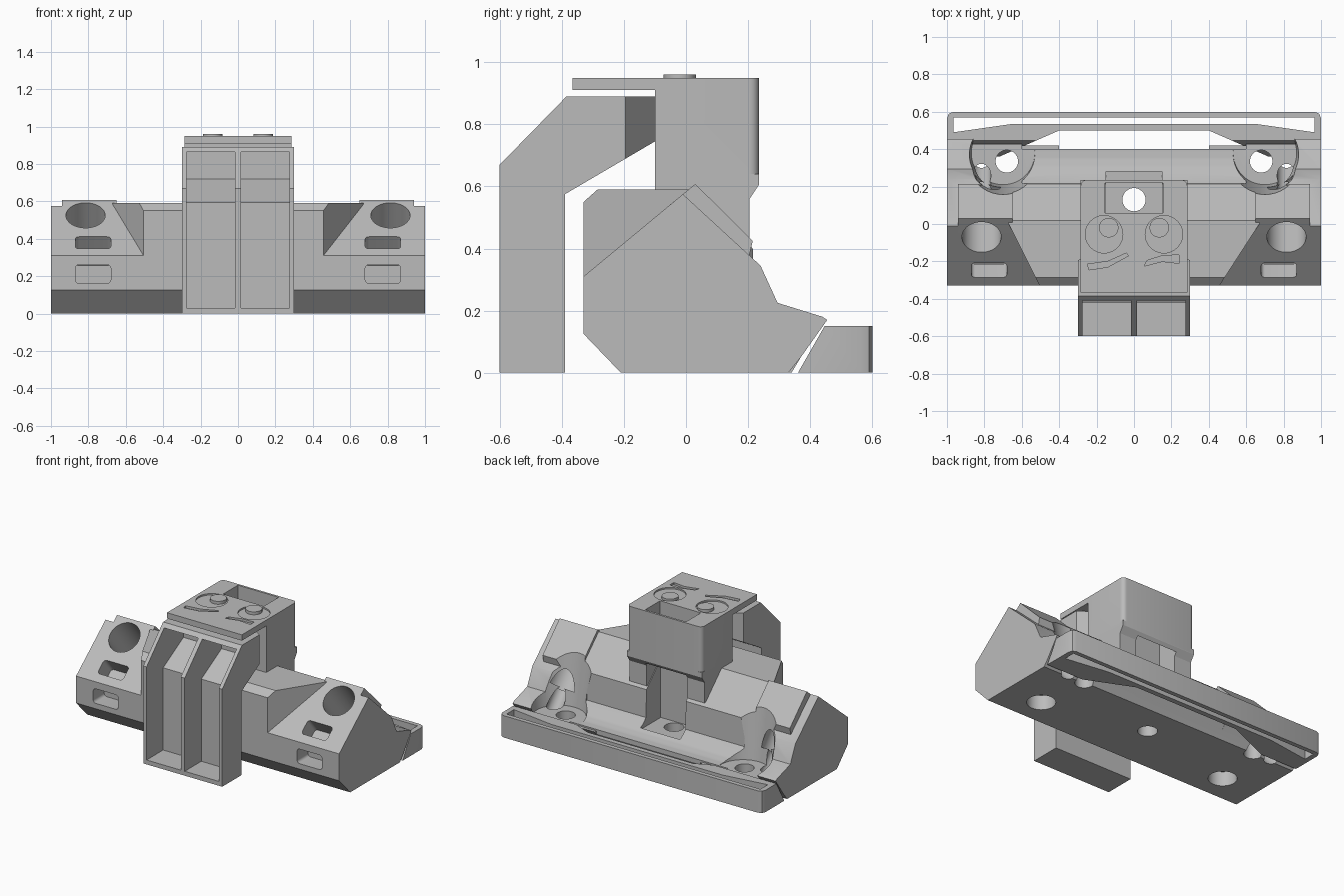
import bpy, bmesh, math
from mathutils import Matrix, Vector

cube = bpy.data.objects.get("Cube")
if cube:
    bpy.data.objects.remove(cube, do_unlink=True)

grey = bpy.data.materials.new("plain grey")
grey.use_nodes = True
tone = (0.5, 0.5, 0.5, 1)
grey.diffuse_color = tone
grey.node_tree.nodes["Principled BSDF"].inputs["Base Color"].default_value = tone


def finish(bm, name):
    bmesh.ops.recalc_face_normals(bm, faces=bm.faces)
    mesh = bpy.data.meshes.new(name)
    bm.to_mesh(mesh)
    bm.free()
    mesh.materials.append(grey)
    ob = bpy.data.objects.new(name, mesh)
    bpy.context.collection.objects.link(ob)
    return ob


def extrude(name, points, shift):
    bm = bmesh.new()
    face = bm.faces.new([bm.verts.new(p) for p in points])
    new = bmesh.ops.extrude_face_region(bm, geom=[face])["geom"]
    verts = [v for v in new if isinstance(v, bmesh.types.BMVert)]
    bmesh.ops.translate(bm, verts=verts, vec=shift)
    return finish(bm, name)


def side_prism(name, profile, x0, x1):
    """Side profile (y, z) swept across x."""
    return extrude(name, [(x0, y, z) for y, z in profile], (x1 - x0, 0, 0))


def plan_prism(name, plan, z0, z1):
    """Plan outline (x, y) swept upward."""
    return extrude(name, [(x, y, z0) for x, y in plan], (0, 0, z1 - z0))


def box(name, centre, size, tilt=0, round_axis=None, radius=0.02, rear_only=False):
    bm = bmesh.new()
    bmesh.ops.create_cube(bm, size=1, matrix=Matrix.Diagonal((*size, 1)))
    if round_axis is not None:
        edges = []
        for e in bm.edges:
            d = e.verts[0].co - e.verts[1].co
            if abs(d[round_axis]) > 1e-4 and (not rear_only or e.verts[0].co.y > 0):
                edges.append(e)
        bmesh.ops.bevel(bm, geom=edges, offset=radius, segments=5, profile=0.5, affect='EDGES')
    bm.transform(Matrix.Translation(centre) @ Matrix.Rotation(tilt, 4, 'X'))
    return finish(bm, name)


def rod(name, centre, radius, depth, tilt=0, top_radius=None):
    bm = bmesh.new()
    bmesh.ops.create_cone(bm, cap_ends=True, segments=48, radius1=radius,
                          radius2=top_radius or radius, depth=depth)
    bm.transform(Matrix.Translation(centre) @ Matrix.Rotation(tilt, 4, 'X'))
    return finish(bm, name)


def combine(target, tool, operation='DIFFERENCE'):
    mod = target.modifiers.new("cut", 'BOOLEAN')
    mod.operation = operation
    mod.solver = 'EXACT'
    mod.object = tool
    bpy.context.view_layer.objects.active = target
    bpy.ops.object.modifier_apply(modifier=mod.name)
    bpy.data.objects.remove(tool, do_unlink=True)


# Base body: raised middle with a low rear deck
body = side_prism("base_body", [
    (-.33, .125), (-.21, 0), (.34, 0), (.40, .1), (.40, .13), (.35, .135), (.3, .15), (.25, .18),
    (.22, .21), (.215, .40), (.02, .59), (-.285, .59), (-.33, .55)], -.67, .67)
for sign, near in ((1, .45), (-1, .5)):
    combine(body, plan_prism("corner_cut", [(sign * near, -.34), (sign * .67, 0),
                                            (sign * .8, 0), (sign * .8, -.34)], -.1, .8))

# Sloped end pods with a raised ridge
pod = [(-.33, .125), (-.21, 0), (.33, 0), (.37, .05), (.455, .17), (.44, .18),
       (.295, .225), (.24, .345), (-.01, .575), (-.33, .31)]
ridge = [(-.05, .542), (.03, .608), (.215, .425), (.2, .36), (0, .5)]
for sign in (1, -1):
    end = side_prism("pod", pod, sign * .4, sign)
    combine(end, box("deck_cut", (sign * .4, .465, .4), (.4, .5, .56)))
    combine(body, end, 'UNION')
    combine(body, side_prism("ridge", ridge, sign * .65, sign * .94), 'UNION')

# Openings in both pods
slope = math.atan2(.265, .32)
along = Vector((0, math.sin(slope), -math.cos(slope)))
for sign in (1, -1):
    bore = Vector((sign * .815, -.07, .525))
    combine(body, rod("bore", bore + along * .15, .105, .5, slope))
    combine(body, rod("bore_outlet", bore + along * .45, .05, .6, slope))
    combine(body, rod("rear_pocket", (sign * .7, .38, .33), .17, .4, 0, .23))
    combine(body, rod("screw_hole", (sign * .68, .335, .1), .06, .4))
    combine(body, rod("foot_recess", (sign * .73, -.02, 0), .09, .2))
    combine(body, box("slope_slot", (sign * .775, -.245, .377), (.19, .1, .24), slope, 2))
    combine(body, box("front_slot", (sign * .775, -.33, .212), (.19, .24, .1), 0, 1))

# Rear slot and drain hole
combine(body, box("rear_slot", (0, .17, .45), (.3, .22, .6)))
combine(body, rod("drain", (0, .13, .1), .062, .4))

# Central tower with a tapered foot and open shaft
tower = box("tower", (0, .0675, .78), (.57, .335, .34), 0, 2, .03, True)
combine(tower, side_prism("tower_foot", [
    (-.1, .58), (-.1, .64), (.235, .64), (.235, .605), (.205, .56), (.205, .42), (.1, .42)],
    -.285, .285), 'UNION')
combine(tower, box("shaft", (0, .14, .7), (.31, .16, .7)))
combine(tower, box("shaft_mouth", (0, .14, .4), (.3, .2, .3)))

# Top plate with recessed eyes and brows
plate = box("top_plate", (0, -.23, .93), (.57, .27, .04))
combine(tower, plate, 'UNION')
for sign in (1, -1):
    combine(tower, rod("eye_recess", (sign * .16, -.055, .955), .1, .03))
    pupil = rod("pupil", (sign * .135, -.02, .945), .052, .03)
brow_left = [(-.25, -.215), (-.24, -.245), (-.14, -.23), (-.03, -.17), (-.04, -.155), (-.14, -.2)]
brow_right = [(.055, -.225), (.15, -.2), (.24, -.21), (.24, -.165), (.15, -.17), (.07, -.195)]
for brow in (brow_left, brow_right):
    combine(tower, plan_prism("brow_recess", brow, .935, 1))

# Front hook arm with two channels
arm = side_prism("hook_arm", [
    (-.6, 0), (-.6, .67), (-.385, .89), (-.1, .89), (-.1, .745), (-.39, .575), (-.39, 0)], -.3, .3)
for sign in (1, -1):
    combine(arm, side_prism("channel", [
        (-.7, .03), (-.42, .03), (-.42, .595), (-.2, .72), (-.2, .865), (-.7, .865)],
        sign * .015, sign * .275))
    combine(arm, plan_prism("neck_taper", [
        (sign * .3, -.195), (sign * .14, -.09), (sign * .4, -.09), (sign * .4, -.195)], .5, 1))

# Hollow rear rail
rail = plan_prism("rear_rail", [
    (-1, .36), (-.72, .36), (-.4, .5), (.4, .5), (.72, .36), (1, .36), (1, .565), (.99, .59),
    (.965, .6), (-.965, .6), (-.99, .59), (-1, .565)], 0, .15)
combine(rail, side_prism("rail_slant", [(.3, -.01), (.355, -.01), (.475, .2), (.3, .2)], -1.1, 1.1))
combine(rail, plan_prism("rail_hollow", [
    (-.965, .49), (-.65, .535), (.65, .535), (.965, .49), (.965, .57), (-.965, .57)], -.1, .3))

# Smooth rounded parts, keep edges crisp
for ob in bpy.data.objects:
    if ob.type == 'MESH' and grey.name in ob.data.materials:
        bpy.ops.object.select_all(action='DESELECT')
        ob.select_set(True)
        bpy.context.view_layer.objects.active = ob
        bpy.ops.object.shade_smooth_by_angle(angle=math.radians(25))
